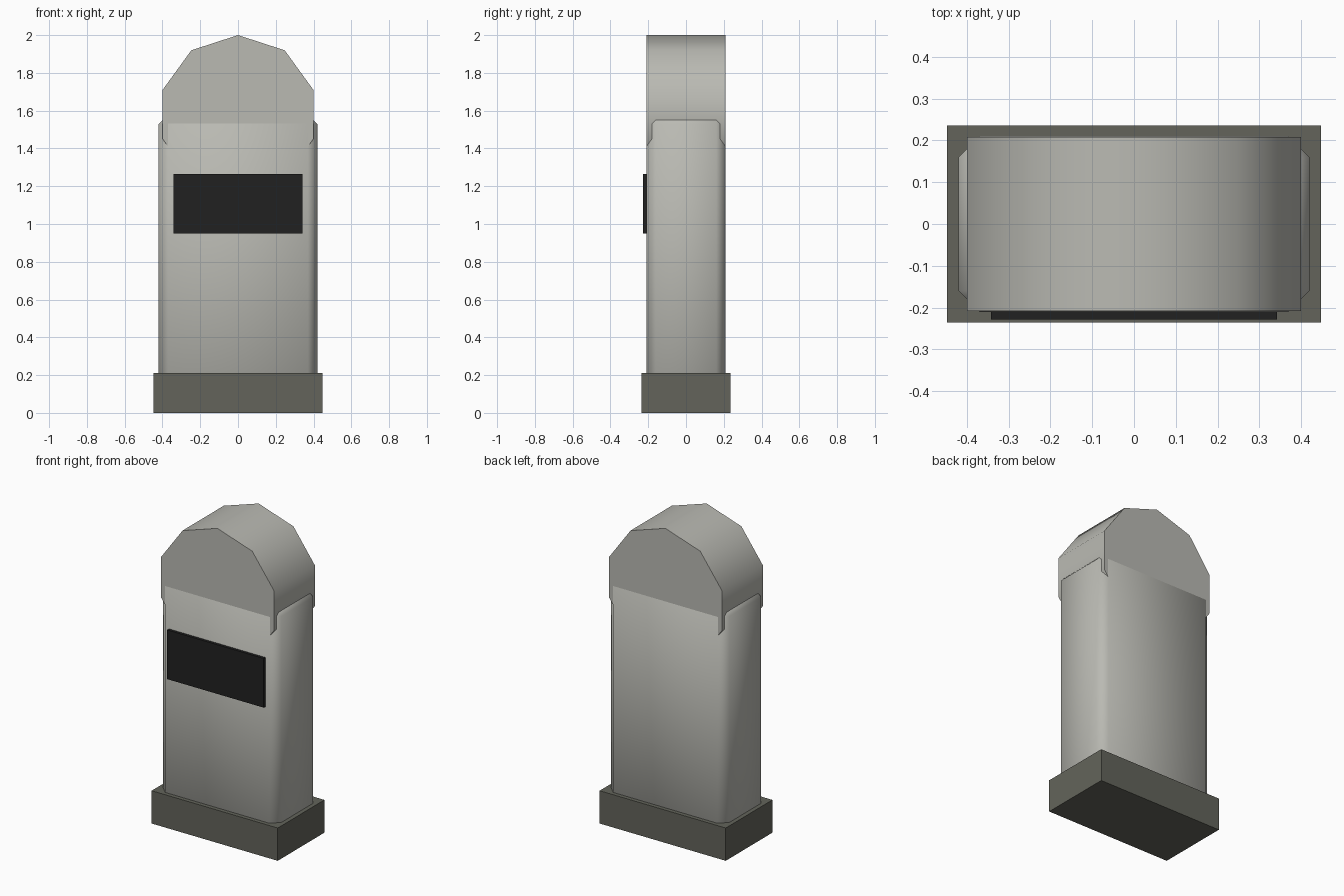
import bpy, bmesh, math
from mathutils import Matrix

cube = bpy.data.objects.get("Cube")
if cube:
    bpy.data.objects.remove(cube, do_unlink=True)


def material(name, rgb):
    mat = bpy.data.materials.new(name)
    mat.use_nodes = True
    colour = (*rgb, 1.0)
    mat.diffuse_color = colour
    mat.node_tree.nodes["Principled BSDF"].inputs["Base Color"].default_value = colour
    return mat


def finish(name, bm, mat):
    bmesh.ops.recalc_face_normals(bm, faces=bm.faces)
    mesh = bpy.data.meshes.new(name)
    bm.to_mesh(mesh)
    bm.free()
    mesh.materials.append(mat)
    obj = bpy.data.objects.new(name, mesh)
    bpy.context.collection.objects.link(obj)
    return obj


def box(name, mat, half_x, y0, y1, z0, z1, chamfer=0):
    bm = bmesh.new()
    bmesh.ops.create_cube(bm, size=1)
    bmesh.ops.scale(bm, vec=(2 * half_x, y1 - y0, z1 - z0), verts=bm.verts)
    bmesh.ops.translate(bm, vec=(0, (y0 + y1) / 2, (z0 + z1) / 2), verts=bm.verts)
    if chamfer:
        bmesh.ops.bevel(bm, geom=bm.edges[:], offset=chamfer, segments=1,
                        affect='EDGES', profile=0.5)
    return finish(name, bm, mat)


stone = material("pale warm grey", (0.49, 0.49, 0.45))
plinth = material("dark olive grey", (0.125, 0.127, 0.104))
black = material("near black", (0.015, 0.015, 0.015))

# Plinth
box("base", plinth, 0.447, -0.236, 0.236, 0, 0.21)

# Chamfered post, softly shaded across its faces
body = box("body", stone, 0.42, -0.21, 0.21, 0.005, 1.58, chamfer=0.05)
body.data.shade_smooth()

# Ten-sided drum forming the rounded head, axis front to back
bm = bmesh.new()
bmesh.ops.create_cone(bm, cap_ends=True, segments=10, radius1=0.42, radius2=0.42, depth=0.417)
bmesh.ops.rotate(bm, verts=bm.verts, matrix=Matrix.Rotation(math.radians(90), 3, 'X'))
# Turn a corner to the top
top = max(bm.verts, key=lambda v: v.co.z)
turn = math.atan2(top.co.x, top.co.z)
bmesh.ops.rotate(bm, verts=bm.verts, matrix=Matrix.Rotation(-turn, 3, 'Y'))
bmesh.ops.translate(bm, vec=(0, 0, 1.58), verts=bm.verts)
head = finish("head", bm, stone)
for face in head.data.polygons:
    face.use_smooth = abs(face.normal.y) < 0.5
for edge in head.data.edges:
    a, b = (head.data.vertices[i].co for i in edge.vertices)
    edge.use_edge_sharp = abs(a.y - b.y) < 0.01

# Front panel
box("front_panel", black, 0.342, -0.228, -0.2, 0.95, 1.265)
